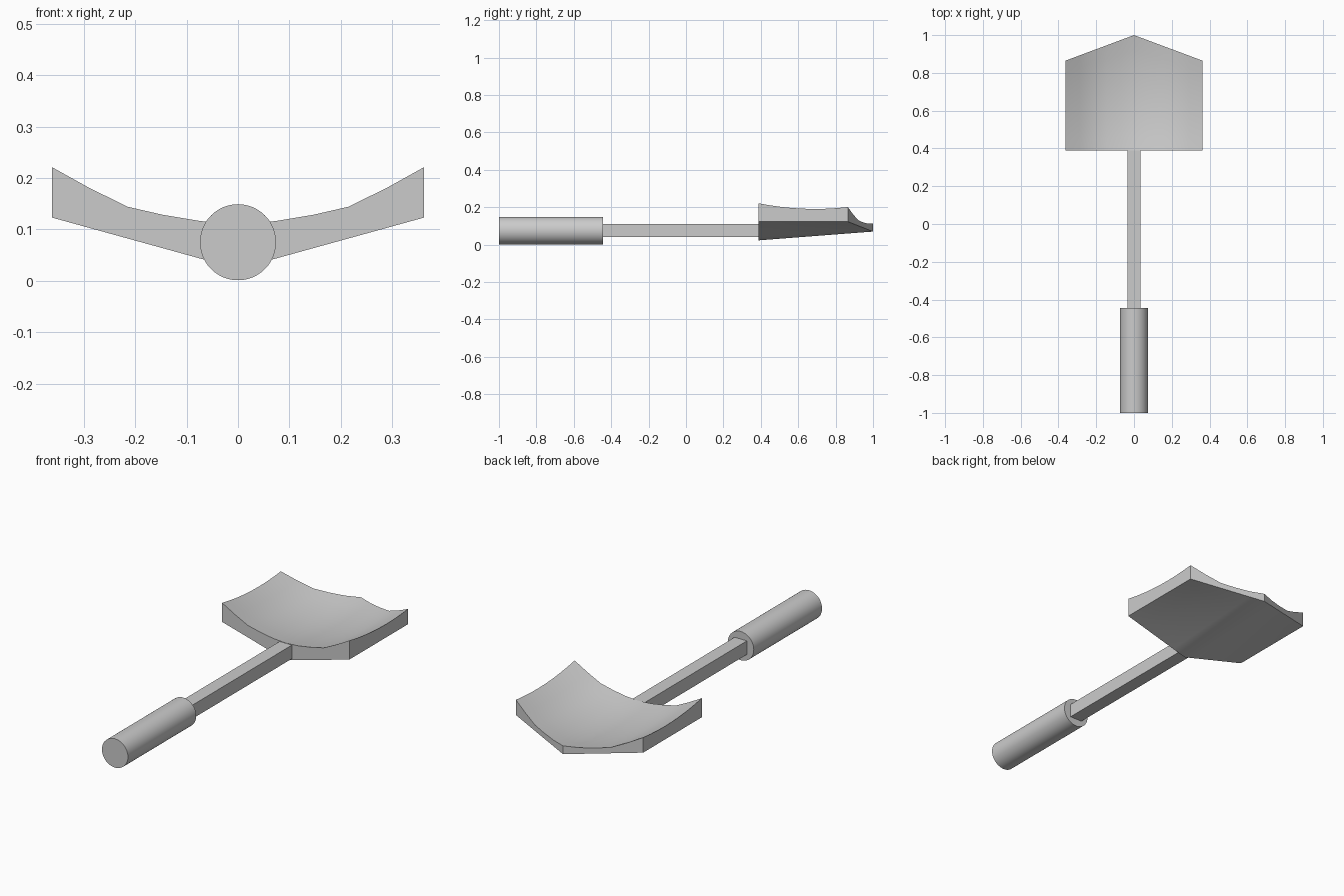
import bpy, bmesh, math

if "Cube" in bpy.data.objects:
    bpy.data.objects.remove(bpy.data.objects["Cube"])

def smooth(obj, deg=35):
    bpy.ops.object.select_all(action='DESELECT')
    obj.select_set(True)
    bpy.context.view_layer.objects.active = obj
    bpy.ops.object.shade_smooth_by_angle(angle=math.radians(deg))

# Round grip
bpy.ops.mesh.primitive_cylinder_add(vertices=48, radius=0.074, depth=0.555,
    location=(0, -0.7225, 0.075), rotation=(math.pi / 2, 0, 0))
grip = bpy.context.object
grip.name = "grip"
smooth(grip)

# Square shaft
bpy.ops.mesh.primitive_cube_add(size=1, location=(0, -0.029, 0.075))
shaft = bpy.context.object
shaft.name = "shaft"
shaft.scale = (0.07, 0.842, 0.07)

# Blade: dished top over a shallow V-shaped underside, pointed front edge
HALF, REAR, SIDE_FRONT, TIP = 0.362, 0.388, 0.865, 1.0
ROWS = 8
profile = [(0, 0.081), (0.0725, 0.086), (0.145, 0.098), (0.215, 0.114),
           (0.29, 0.151), (HALF, 0.191)]
columns = [(-x, z) for x, z in profile[:0:-1]] + profile

bm = bmesh.new()
top, bottom = [], []
for x, z in columns:
    u = abs(x) / HALF
    front = TIP + (SIDE_FRONT - TIP) * u
    top_col, bottom_col = [], []
    for j in range(ROWS + 1):
        t = j / ROWS
        y = REAR + (front - REAR) * t
        keel = 0.023 + 0.047 * t
        top_col.append(bm.verts.new((x, y, z + 0.33 * (y - 0.69) ** 2)))
        bottom_col.append(bm.verts.new((x, y, keel + (0.123 - keel) * u)))
    top.append(top_col)
    bottom.append(bottom_col)

n = len(columns) - 1
for i in range(n):
    for j in range(ROWS):
        for g in (top, bottom):
            bm.faces.new((g[i][j], g[i + 1][j], g[i + 1][j + 1], g[i][j + 1]))
    for j in (0, ROWS):
        bm.faces.new((top[i][j], top[i + 1][j], bottom[i + 1][j], bottom[i][j]))
for i in (0, n):
    for j in range(ROWS):
        bm.faces.new((top[i][j], top[i][j + 1], bottom[i][j + 1], bottom[i][j]))
bmesh.ops.recalc_face_normals(bm, faces=bm.faces)

mesh = bpy.data.meshes.new("blade")
bm.to_mesh(mesh)
bm.free()
blade = bpy.data.objects.new("blade", mesh)
bpy.context.collection.objects.link(blade)
smooth(blade)
